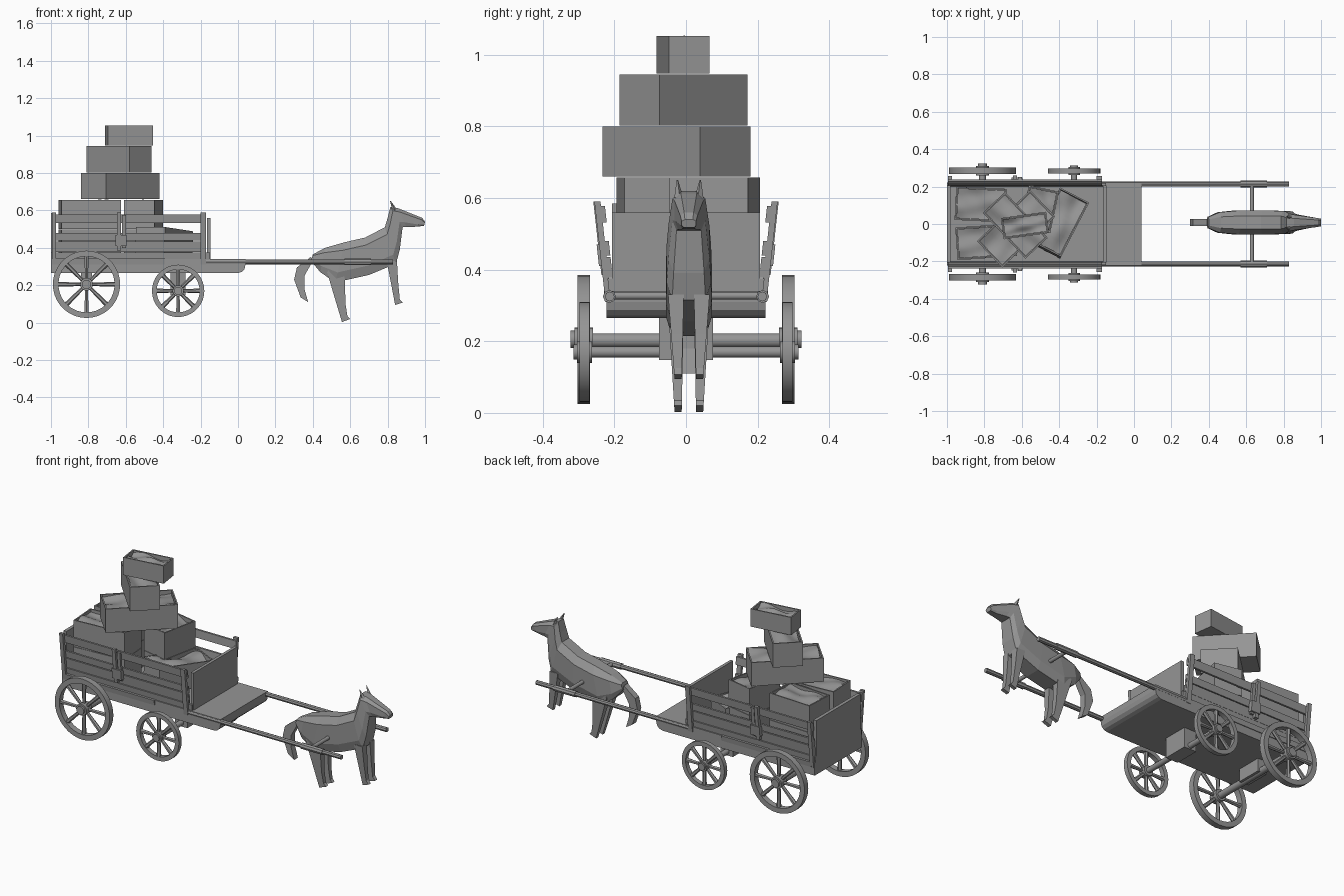
import bpy, bmesh, math
from mathutils import Matrix, Vector

if "Cube" in bpy.data.objects:
    bpy.data.objects.remove(bpy.data.objects["Cube"])

grey = bpy.data.materials.new("weathered_grey")
grey.diffuse_color = (0.3, 0.3, 0.3, 1)
grey.use_nodes = True
grey.node_tree.nodes["Principled BSDF"].inputs["Base Color"].default_value = grey.diffuse_color
rounded = []


def finish(name, bm, smooth=False):
    bmesh.ops.recalc_face_normals(bm, faces=bm.faces)
    me = bpy.data.meshes.new(name)
    bm.to_mesh(me)
    bm.free()
    me.materials.append(grey)
    ob = bpy.data.objects.new(name, me)
    bpy.context.collection.objects.link(ob)
    if smooth:
        rounded.append(ob)
    return ob


def box(name, lo, hi, lean=0.0):
    """Axis-aligned box; lean pushes y outward with height."""
    bm = bmesh.new()
    bmesh.ops.create_cube(bm, size=1)
    for v in bm.verts:
        v.co = Vector([(a + b) / 2 + c * (b - a) for a, b, c in zip(lo, hi, v.co)])
        v.co.y += lean * (v.co.z - 0.31)
    return finish(name, bm)


def loft(name, rings, loop=False, smooth=False):
    """Skin a row of equal-sized rings; loop joins last to first, else capped."""
    bm = bmesh.new()
    rows = [[bm.verts.new(p) for p in r] for r in rings]
    n = len(rows[0])
    for i in range(len(rows) if loop else len(rows) - 1):
        a, b = rows[i], rows[(i + 1) % len(rows)]
        for j in range(n):
            k = (j + 1) % n
            bm.faces.new((a[j], a[k], b[k], b[j]))
    if not loop:
        bm.faces.new(rows[0])
        bm.faces.new(rows[-1])
    return finish(name, bm, smooth)


def slab(name, pts, y0, y1, y2=None, y3=None):
    """Side profile in x,z extruded across y."""
    return loft(name, [[(x, y0, z) for x, z in pts], [(x, y1, z) for x, z in pts]])


def rod(name, a, b, r, n=12, r2=None):
    a, b = Vector(a), Vector(b)
    bm = bmesh.new()
    rot = (b - a).to_track_quat('Z', 'Y').to_matrix().to_4x4()
    bmesh.ops.create_cone(bm, cap_ends=True, segments=n, radius1=r,
                          radius2=r if r2 is None else r2, depth=(b - a).length,
                          matrix=Matrix.Translation((a + b) / 2) @ rot)
    return finish(name, bm, n > 8)


# ---- wagon bed with rounded front lip
slab("wagon_bed", [(-1, .34), (-1, .265), (0, .265), (.02, .272), (.035, .287),
                   (.04, .31), (.04, .34)], -.222, .222)
box("front_panel", (-.165, -.207, .34), (-.147, .207, .56))
box("back_panel", (-1, -.207, .34), (-.98, .207, .585))

# ---- slatted sides, leaning outward
for s in (-1, 1):
    def side(name, x0, x1, z0, z1, inner, outer):
        ys = sorted((s * inner, s * outer))
        box(name, (x0, ys[0], z0), (x1, ys[1], z1), s * .11)
    side("side_sill", -1, -.15, .34, .375, .198, .212)
    for z0, z1 in ((.378, .435), (.44, .48), (.532, .578)):
        side("side_slat", -.995, -.17, z0, z1, .197, .209)
    for x0, x1 in ((-.995, -.972), (-.2, -.172)):
        side("corner_post", x0, x1, .31, .59, .208, .225)
    side("middle_post", -.648, -.626, .385, .59, .208, .228)
    side("middle_post", -.62, -.6, .4, .575, .208, .222)
    side("post_clamp", -.655, -.595, .41, .47, .208, .232)
    side("bed_strip", -.98, -.39, .312, .342, .212, .226)


# ---- wheels and axles
def wheel(name, x, z, s, radius, inner, y0, y1, hub_r, hub_out, spokes=8):
    prof = [(radius, y0), (radius, y1), (inner, y1), (inner, y0)]
    turns = [2 * math.pi * i / 36 for i in range(36)]
    loft(name + "_rim", [[(x + r * math.cos(t), s * y, z + r * math.sin(t))
                          for r, y in prof] for t in turns], True, True)
    rod(name + "_hub", (x, s * (y0 - .008), z), (x, s * (y1 + .008), z), hub_r, 16)
    rod(name + "_hub_cap", (x, s * y1, z), (x, s * hub_out, z), hub_r * .72, 12)
    ym = s * (y0 + y1) / 2
    for i in range(spokes):
        t = math.pi / 2 + 2 * math.pi * i / spokes
        c, d = math.cos(t), math.sin(t)
        rod(name + "_spoke", (x + c * hub_r * .8, ym, z + d * hub_r * .8),
            (x + c * (inner + .008), ym, z + d * (inner + .008)), .009, 6, .013)


for s in (-1, 1):
    wheel("rear_wheel", -.81, .205, s, .18, .15, .268, .303, .034, .323)
    wheel("front_wheel", -.32, .17, s, .14, .115, .27, .297, .03, .314)
rod("rear_axle", (-.81, -.29, .202), (-.81, .29, .202), .02)
rod("front_axle", (-.32, -.29, .17), (-.32, .29, .17), .016)
box("rear_axle_block", (-.84, -.075, .19), (-.78, .075, .27))
box("front_axle_block", (-.36, -.075, .148), (-.28, .075, .27))

# ---- harness shafts and crossbar
for s in (-1, 1):
    rod("shaft", (-.19, s * .213, .325), (.83, s * .213, .325), .0135, 8)
    rod("shaft_collar", (.57, s * .214, .325), (.71, s * .214, .325), .018, 8)
rod("crossbar", (.63, -.21, .327), (.63, .21, .327), .011)


# ---- open crates with crumpled cloth inside
def crate(x, y, z0, z1, sx, sy, deg, tilt=0.0):
    h = z1 - z0
    place = (Matrix.Translation((x, y, (z0 + z1) / 2)) @ Matrix.Rotation(math.radians(deg), 4, 'Z')
             @ Matrix.Rotation(math.radians(tilt), 4, 'Y'))
    bm = bmesh.new()
    bmesh.ops.create_cube(bm, size=1, matrix=Matrix.Diagonal((sx, sy, h, 1)))
    top = [f for f in bm.faces if f.normal.z > .9]
    bmesh.ops.inset_region(bm, faces=top, thickness=.011)
    hole = bmesh.ops.extrude_face_region(bm, geom=top)
    bmesh.ops.translate(bm, vec=(0, 0, -.04),
                        verts=[g for g in hole['geom'] if isinstance(g, bmesh.types.BMVert)])
    bmesh.ops.delete(bm, geom=top, context='FACES')
    bm.transform(place)
    finish("crate", bm)
    bm = bmesh.new()
    bmesh.ops.create_grid(bm, x_segments=10, y_segments=10, size=.5)
    for v in bm.verts:
        u, w = v.co.x, v.co.y
        v.co = Vector((u * (sx - .02), w * (sy - .02),
                       h / 2 - .013 + .009 * math.sin(7 * u + 4 * w + x * 9)
                       + .005 * math.cos(9 * w - 3 * u)))
    bm.transform(place)
    finish("crate_cloth", bm, True)


for z0, z1 in ((.342, .498), (.5, .657)):
    crate(-.82, .105, z0, z1, .27, .18, -3)
    crate(-.79, -.095, z0, z1, .32, .175, 4)
    crate(-.505, .08, z0, z1, .165, .225, -12)
crate(-.395, .005, .355, .5, .327, .175, 62.6, 4)
crate(-.63, -.026, .66, .80, .394, .195, 43.7)
crate(-.635, -.007, .803, .945, .163, .335, 43)
crate(-.583, -.008, .948, 1.053, .245, .115, 8)

# ---- horse body, neck and head: top x,z / bottom x,z / half width
HY = .008
stations = [(.40, .365, .39, .33, .03), (.465, .40, .44, .27, .055),
            (.57, .43, .52, .215, .064), (.68, .455, .70, .255, .064),
            (.785, .51, .845, .315, .062), (.80, .56, .865, .39, .057),
            (.815, .62, .88, .51, .046), (.855, .612, .90, .512, .04),
            (.985, .56, .957, .513, .024), (1.0, .54, .995, .518, .02)]
rings = []
for tx, tz, bx, bz, w in stations:
    sec = [(0, -.55), (.2, -1), (.75, -1), (1, -.75), (1, .75), (.75, 1), (.2, 1), (0, .55)]
    rings.append([(tx + (bx - tx) * t, HY + w * k, tz + (bz - tz) * t) for t, k in sec])
loft("horse_body", rings)

# ---- legs, ears and tail
hind = [(.476, .27), (.50, .30), (.57, .26), (.575, .10), (.585, .035), (.60, .02), (.556, .003)]
fore = [(.795, .33), (.85, .33), (.856, .22), (.865, .125), (.88, .107), (.84, .095), (.82, .2)]
for s in (-1, 1):
    for name, prof in (("hind_leg", hind), ("front_leg", fore)):
        zs = [z for _, z in prof]
        lo, hi = min(zs), max(zs)
        outer = [(x, HY + s * (.04 + .018 * (z - lo) / (hi - lo)), z) for x, z in prof]
        inner = [(x, HY + s * (.02 - .006 * (z - lo) / (hi - lo)), z) for x, z in prof]
        loft(name, [inner, outer])
    rod("ear", (.838, HY + s * .028, .6), (.815, HY + s * .032, .65), .013, 4, .002)
slab("tail", [(.39, .352), (.315, .295), (.30, .23), (.335, .135), (.375, .11),
              (.355, .18), (.355, .25), (.40, .33)], HY - .018, HY + .018)

# ---- smooth shading on round parts
bpy.ops.object.select_all(action='DESELECT')
for ob in rounded:
    ob.select_set(True)
bpy.context.view_layer.objects.active = rounded[0]
bpy.ops.object.shade_smooth_by_angle(angle=math.radians(40))
